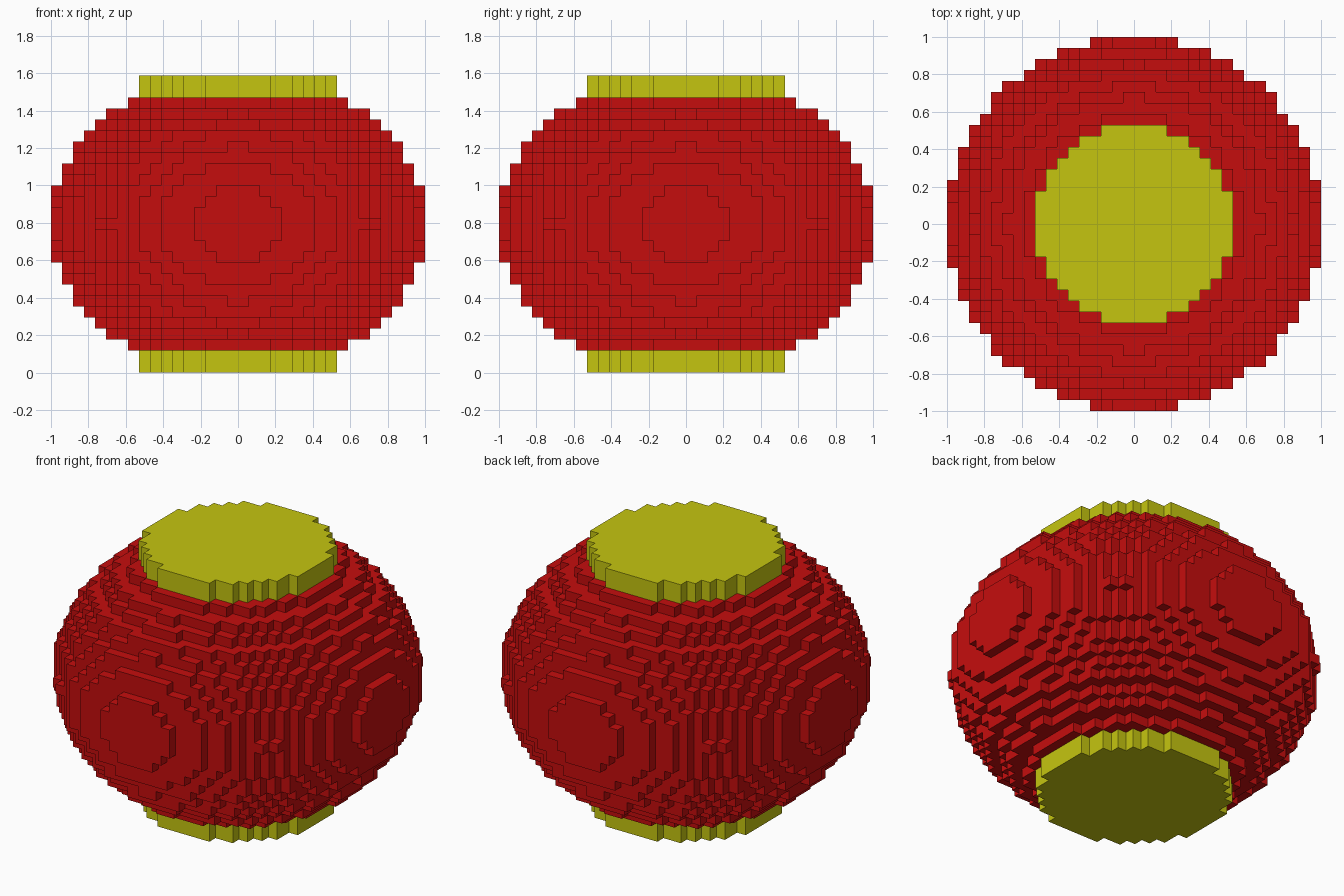
import bpy
import bmesh
from mathutils import Vector

cube = bpy.data.objects.get("Cube")
if cube:
    bpy.data.objects.remove(cube, do_unlink=True)

V = 2 / 34          # block size
R = 17              # body radius in blocks
SQUASH = 0.8        # body height relative to its width
CAP_R = 9           # cap radius in blocks
MID = 13            # index of the middle layer


def material(name, rgb):
    mat = bpy.data.materials.new(name)
    mat.use_nodes = True
    mat.diffuse_color = (*rgb, 1)
    bsdf = next(n for n in mat.node_tree.nodes if n.type == 'BSDF_PRINCIPLED')
    bsdf.inputs["Base Color"].default_value = (*rgb, 1)
    bsdf.inputs["Roughness"].default_value = 0.8
    return mat


def block_object(name, layers, radius_sq, mat):
    """Stack round layers of blocks, keeping only the exposed block sides."""
    cells = {(i, j, k)
             for k in layers for i in range(-R, R) for j in range(-R, R)
             if (i + 0.5) ** 2 + (j + 0.5) ** 2 <= radius_sq(k - MID)}
    bm = bmesh.new()
    corners = {}

    def corner(p):
        key = tuple(round(c) for c in p)
        if key not in corners:
            corners[key] = bm.verts.new([c * V for c in key])
        return corners[key]

    for cell in sorted(cells):
        low = Vector(cell)
        for axis in range(3):
            u, w = Vector((0, 0, 0)), Vector((0, 0, 0))
            u[(axis + 1) % 3] = w[(axis + 2) % 3] = 1
            for side in (0, 1):
                step = Vector((0, 0, 0))
                step[axis] = 2 * side - 1
                if tuple(int(c) for c in low + step) in cells:
                    continue
                p = low.copy()
                p[axis] += side
                quad = [p, p + u, p + u + w, p + w]
                if side == 0:
                    quad.reverse()
                bm.faces.new([corner(q) for q in quad])
    mesh = bpy.data.meshes.new(name)
    bm.to_mesh(mesh)
    bm.free()
    mesh.materials.append(mat)
    obj = bpy.data.objects.new(name, mesh)
    bpy.context.collection.objects.link(obj)
    return obj


red = material("lantern red", (0.56, 0.004, 0.004))
yellow = material("cap yellow", (0.56, 0.56, 0.005))

# Squashed round body
block_object("lantern_body", range(2, 25),
             lambda k: R ** 2 - (k / SQUASH) ** 2, red)

# Round caps at both ends, two blocks thick
for name, start in (("bottom_cap", 0), ("top_cap", 25)):
    block_object(name, range(start, start + 2), lambda k: CAP_R ** 2, yellow)
